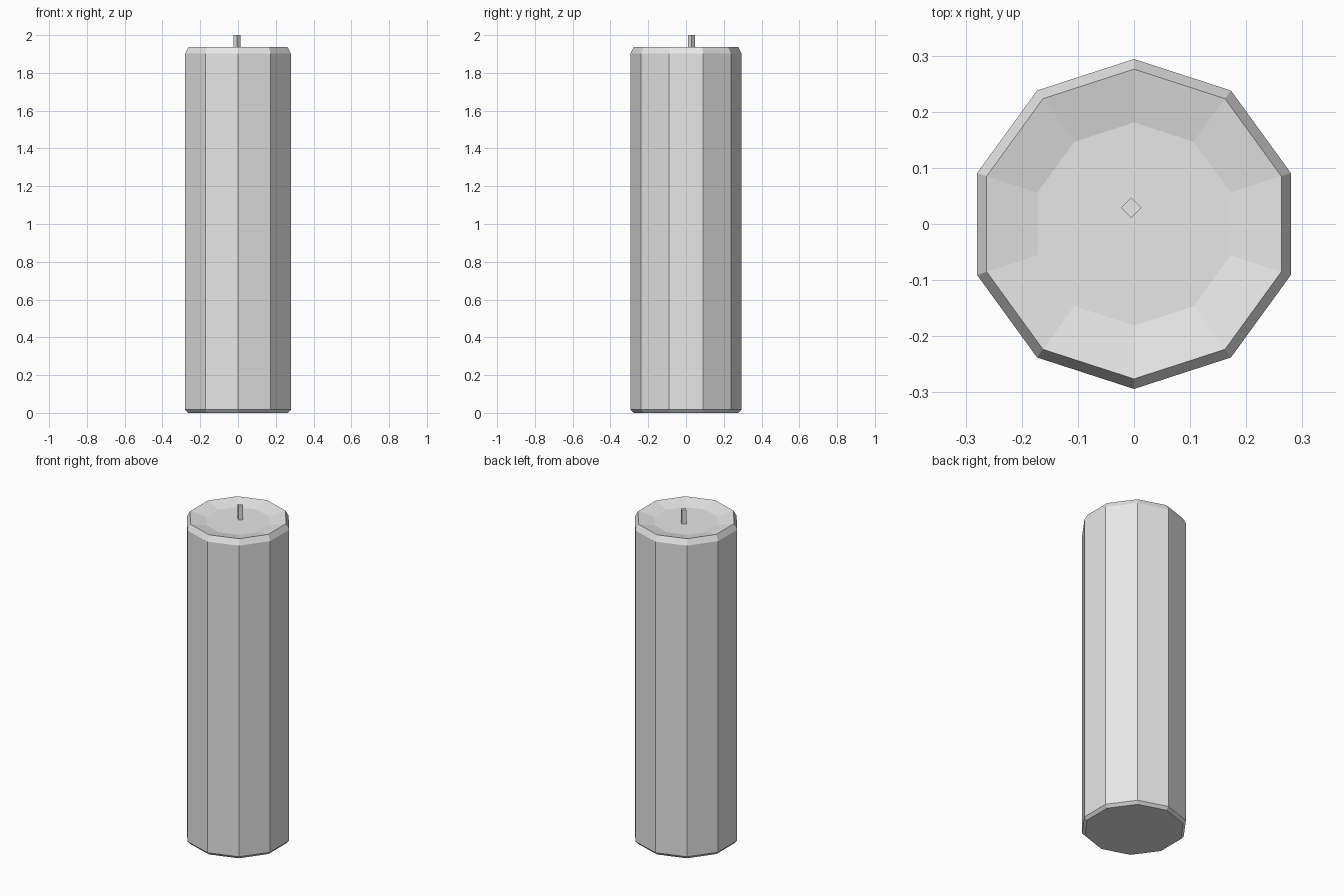
import bpy
import bmesh
from math import cos, sin, pi

cube = bpy.data.objects.get("Cube")
if cube:
    bpy.data.objects.remove(cube, do_unlink=True)

wax = bpy.data.materials.new("pale_grey_wax")
wax.use_nodes = True
grey = (0.8, 0.8, 0.8, 1)
wax.diffuse_color = grey
wax.node_tree.nodes["Principled BSDF"].inputs["Base Color"].default_value = grey


def turned(name, profile, sides, centre=(0, 0)):
    """Flat-sided solid from (radius, height) rings, capped at both ends."""
    bm = bmesh.new()
    rings = []
    for r, z in profile:
        angles = [pi / 2 + 2 * pi * i / sides for i in range(sides)]
        rings.append([bm.verts.new((r * cos(a), r * sin(a), z)) for a in angles])
    for low, high in zip(rings, rings[1:]):
        for i in range(sides):
            j = (i + 1) % sides
            bm.faces.new((low[i], low[j], high[j], high[i]))
    bm.faces.new(rings[0][::-1])
    bm.faces.new(rings[-1])
    bmesh.ops.recalc_face_normals(bm, faces=bm.faces)
    mesh = bpy.data.meshes.new(name)
    bm.to_mesh(mesh)
    bm.free()
    mesh.materials.append(wax)
    obj = bpy.data.objects.new(name, mesh)
    obj.location = (centre[0], centre[1], 0)
    bpy.context.collection.objects.link(obj)
    return obj


# Ten-sided body with chamfered ends and a shallow dished top
turned("candle_body", [(0.278, 0), (0.294, 0.017), (0.294, 1.903),
                       (0.276, 1.937), (0.181, 1.916)], 10)

# Slim four-sided wick, slightly off centre
turned("wick", [(0.018, 1.91), (0.018, 2.0)], 4, (-0.005, 0.029))
